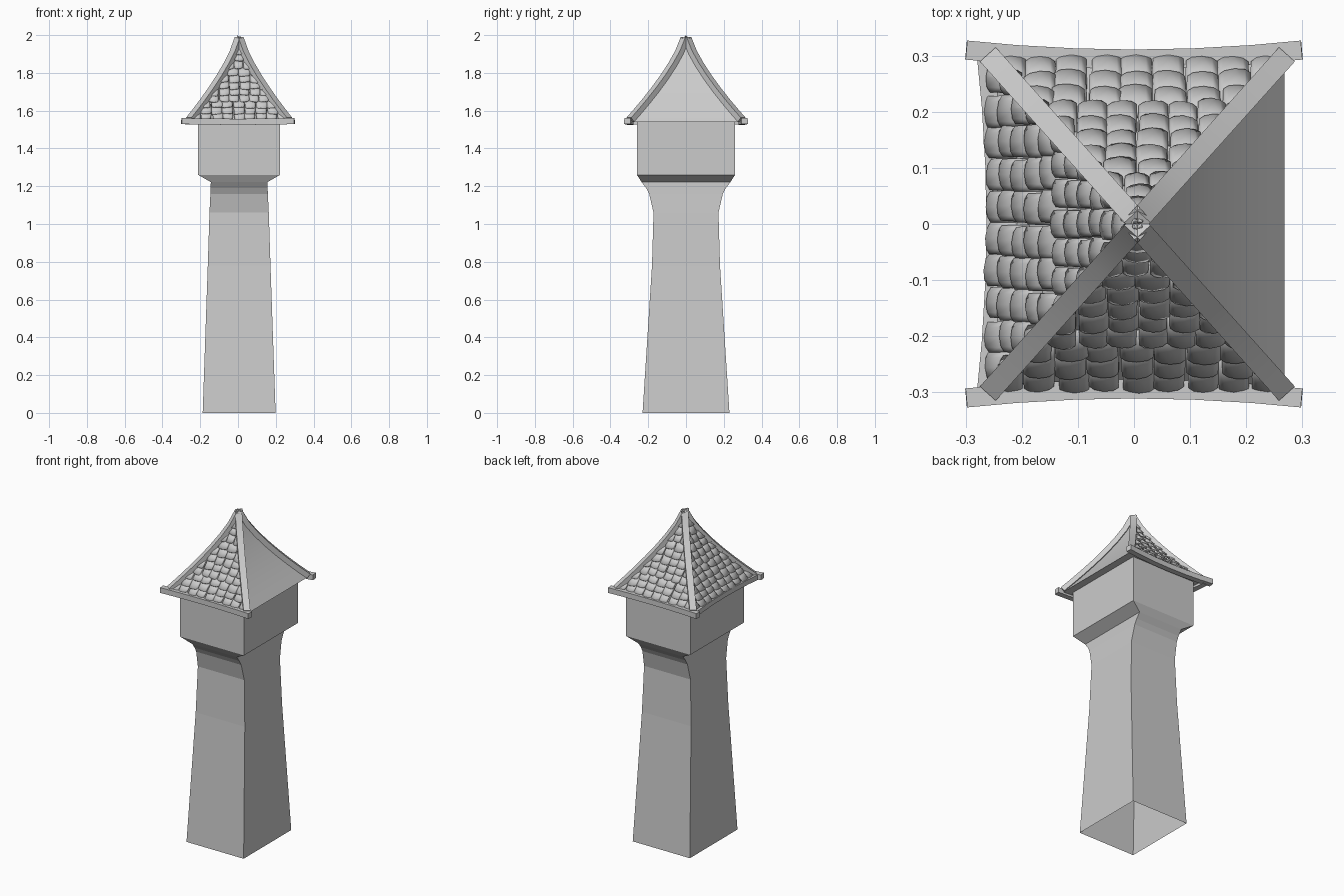
import bpy
import bmesh
import math
import random
from mathutils import Vector

random.seed(4)
if "Cube" in bpy.data.objects:
    bpy.data.objects.remove(bpy.data.objects["Cube"])

grey = bpy.data.materials.new("plain_grey")
grey.use_nodes = True
COLOUR = (0.6, 0.6, 0.6, 1)
grey.diffuse_color = COLOUR
grey.node_tree.nodes["Principled BSDF"].inputs["Base Color"].default_value = COLOUR

CX = 0.006                       # roof and tower axis
EAVE_Z, ROOF_H = 1.54, 0.445
EAVE_X, EAVE_Y = 0.262, 0.292    # roof half sizes at the eaves


def finish(bm, name, smooth=False, recalc=True):
    if recalc:
        bmesh.ops.recalc_face_normals(bm, faces=bm.faces)
    mesh = bpy.data.meshes.new(name)
    bm.to_mesh(mesh)
    bm.free()
    obj = bpy.data.objects.new(name, mesh)
    bpy.context.collection.objects.link(obj)
    mesh.materials.append(grey)
    if smooth:
        bpy.ops.object.select_all(action='DESELECT')
        obj.select_set(True)
        bpy.context.view_layer.objects.active = obj
        bpy.ops.object.shade_smooth_by_angle(angle=math.radians(30))
    return obj


def bridge(bm, a, b):
    for i in range(len(a)):
        j = (i + 1) % len(a)
        bm.faces.new((a[i], a[j], b[j], b[i]))


def loft(bm, rings):
    """Stack of rectangles given as (half x, half y, z)."""
    loops = [[bm.verts.new((CX + sx * hx, sy * hy, z))
              for sx, sy in ((-1, -1), (1, -1), (1, 1), (-1, 1))]
             for hx, hy, z in rings]
    for a, b in zip(loops, loops[1:]):
        bridge(bm, a, b)


def beam(name, points, width, height, smooth=True):
    """Rectangular timber swept along a path."""
    bm = bmesh.new()
    loops = []
    for i, p in enumerate(points):
        t = (points[min(i + 1, len(points) - 1)] - points[max(i - 1, 0)]).normalized()
        side = t.cross(Vector((0, 0, 1))).normalized()
        up = side.cross(t)
        loops.append([bm.verts.new(p + side * a * width / 2 + up * b * height / 2)
                      for a, b in ((-1, -1), (1, -1), (1, 1), (-1, 1))])
    for a, b in zip(loops, loops[1:]):
        bridge(bm, a, b)
    bm.faces.new(loops[0])
    bm.faces.new(loops[-1])
    return finish(bm, name, smooth)


def spread(s):
    """Concave roof profile: 1 at the eaves, 0 at the tip."""
    return max(1 - s, 0) ** 1.36


# Hollow tower, open at the bottom, with flared neck and overhanging box
bm = bmesh.new()
loft(bm, [(0.193, 0.230, 0), (0.166, 0.180, 0.78), (0.157, 0.172, 1.06),
          (0.152, 0.195, 1.16), (0.151, 0.211, 1.19), (0.150, 0.235, 1.222),
          (0.217, 0.260, 1.26), (0.217, 0.260, EAVE_Z)])
finish(bm, "tower")

# Swept roof with its soffit
bm = bmesh.new()
steps = [i / 12 for i in range(12)] + [0.99]
loft(bm, [(0.217, 0.26, EAVE_Z)] +
     [(EAVE_X * spread(s), EAVE_Y * spread(s), EAVE_Z + ROOF_H * s) for s in steps])
finish(bm, "roof_panels", smooth=True)

# Hip beams on the four roof edges
for sx, x_name in ((-1, "right"), (1, "left")):
    for sy, y_name in ((-1, "front"), (1, "back")):
        path = [Vector((CX + sx * (EAVE_X * spread(s) - 0.002),
                        sy * (EAVE_Y * spread(s) + 0.003),
                        EAVE_Z + 0.012 + ROOF_H * s))
                for s in (0, 0.1, 0.22, 0.36, 0.5, 0.65, 0.8, 0.97)]
        beam(f"hip_beam_{y_name}_{x_name}", path, 0.038, 0.03)

# Eave beams, bowed inwards at the middle
bow = [-1, -0.7, -0.35, 0, 0.35, 0.7, 1]
for sy, name in ((-1, "front"), (1, "back")):
    beam(f"eave_beam_{name}",
         [Vector((0.299 * t, sy * (0.294 + 0.016 * t * t), 1.541 + 0.004 * t * t))
          for t in bow], 0.034, 0.032)
beam("eave_beam_right",
     [Vector((-0.246 - 0.017 * t * t, 0.3 * t, 1.541)) for t in bow], 0.034, 0.03)


def shingle(bm, place, half, centre, s, length, width):
    """One curved shingle: lower end lifted, lower corners rounded."""
    columns = (-1, -0.65, 0, 0.65, 1)
    skew, drop = random.uniform(-0.006, 0.006), random.uniform(-0.008, 0.008)
    rows = []
    for r in (1, 0.5, 0):
        row = []
        for c in columns:
            cut = 0.012 * abs(c) ** 4 + skew * c + drop if r == 0 else 0
            sv = max(s + length * r + cut, 0)
            edge = half * spread(sv)
            u = max(-edge, min(edge, centre + c * width * (0.5 if r else 0.48)))
            lift = 0.003 + 0.011 * (1 - r) + 0.005 * (1 - c * c)
            row.append(bm.verts.new(place(u, sv, lift)))
        rows.append(row)
    for a, b in zip(rows, rows[1:]):
        for i in range(len(columns) - 1):
            bm.faces.new((a[i], b[i], b[i + 1], a[i + 1]))


def shingle_side(name, direction, depth, half):
    out = Vector(direction)
    along = Vector((-out.y, out.x, 0))

    def place(u, s, lift):
        slope = depth * 1.36 * max(1 - s, 0.01) ** 0.36
        normal = (out * ROOF_H + Vector((0, 0, slope))).normalized()
        return (Vector((CX, 0, EAVE_Z + ROOF_H * s)) + out * depth * spread(s)
                + along * u + normal * lift)

    bm = bmesh.new()
    s, row = 0.012, 0
    while s < 0.9:
        edge = half * spread(s)
        count = max(1, round(2 * edge / 0.056))
        width = 2 * edge / count
        shift = 0.5 if row % 2 else 0
        for i in range(count + row % 2):
            centre = -edge + (i + 0.5 - shift) * width + random.uniform(-0.004, 0.004)
            shingle(bm, place, half, centre, s, 0.125, width * random.uniform(0.95, 1.02))
        s += 0.068 + 0.03 * s
        row += 1
    bmesh.ops.dissolve_degenerate(bm, dist=0.0005, edges=bm.edges)
    obj = finish(bm, name, smooth=True, recalc=False)
    slab = obj.modifiers.new("thickness", 'SOLIDIFY')
    slab.thickness = 0.009
    slab.offset = -1


# Shingles on three sides; the left slope stays bare
shingle_side("shingles_front", (0, -1, 0), EAVE_Y, EAVE_X)
shingle_side("shingles_back", (0, 1, 0), EAVE_Y, EAVE_X)
shingle_side("shingles_right", (-1, 0, 0), EAVE_X, EAVE_Y)
